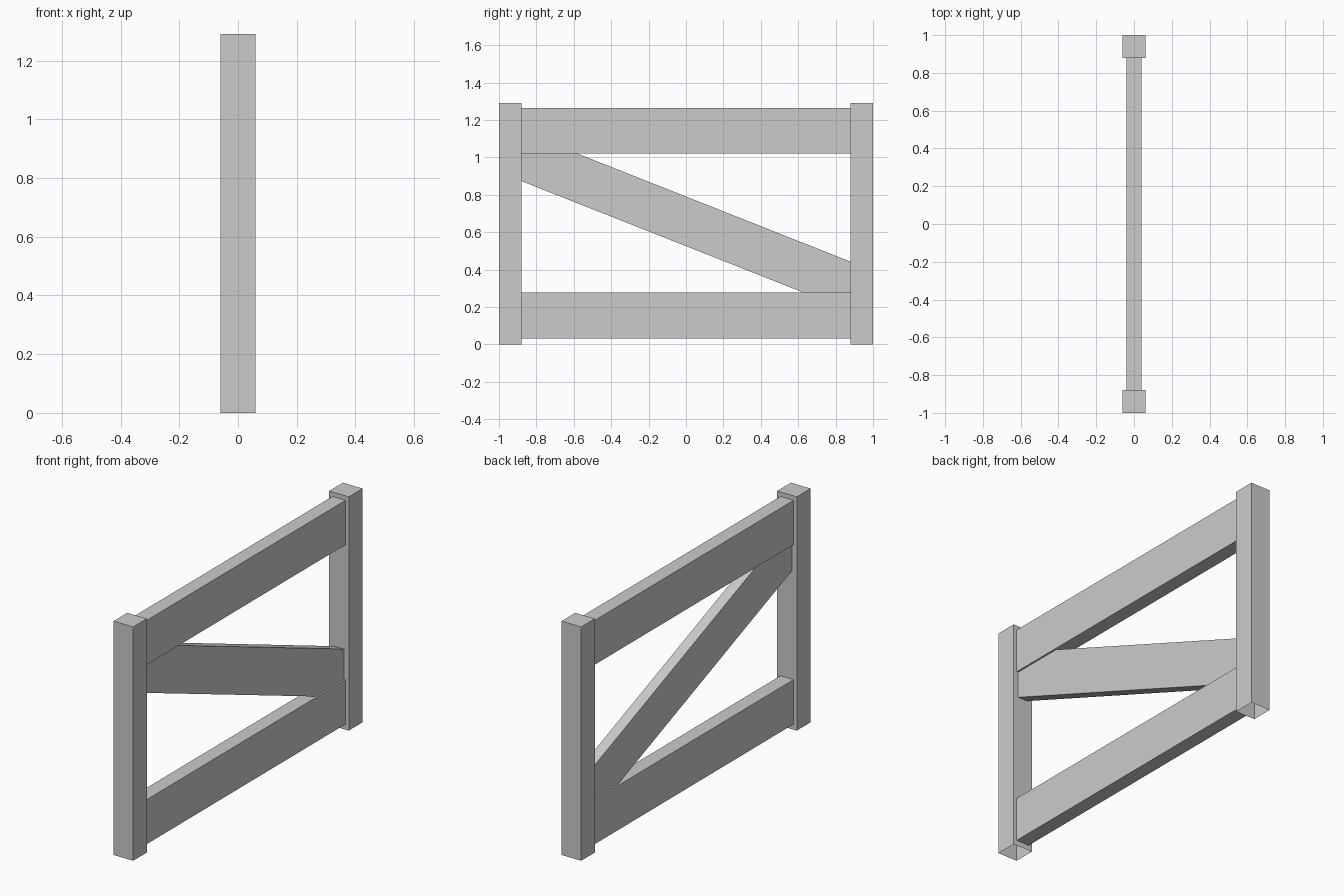
import bpy

if "Cube" in bpy.data.objects:
    bpy.data.objects.remove(bpy.data.objects["Cube"])

POST_IN, TOP = 0.88, 1.29
RAIL_LOW, RAIL_HIGH = (0.03, 0.276), (1.02, 1.265)


def slab(name, outline, half, open_edges=()):
    """Extrude a counter-clockwise (y, z) outline across x, leaving listed edges open."""
    n = len(outline)
    verts = [(x, y, z) for x in (half, -half) for y, z in outline]
    faces = [tuple(range(n)), tuple(reversed(range(n, 2 * n)))]
    for i in range(n):
        if i not in open_edges:
            j = (i + 1) % n
            faces.append((i, i + n, j + n, j))
    mesh = bpy.data.meshes.new(name)
    mesh.from_pydata(verts, [], faces)
    obj = bpy.data.objects.new(name, mesh)
    bpy.context.collection.objects.link(obj)
    return obj


def rect(y0, y1, z0, z1):
    return [(y0, z0), (y1, z0), (y1, z1), (y0, z1)]


# Upright posts, open underneath
slab("front_post", rect(-1, -POST_IN, 0, TOP), 0.06, open_edges=(0,))
slab("back_post", rect(POST_IN, 1, 0, TOP), 0.06, open_edges=(0,))

# Horizontal rails, open where they butt against the posts
for name, (z0, z1) in (("lower_rail", RAIL_LOW), ("upper_rail", RAIL_HIGH)):
    slab(name, rect(-POST_IN, POST_IN, z0, z1), 0.04, open_edges=(1, 3))

# Thinner diagonal brace, trimmed to the posts and rails
z_low, z_high = RAIL_LOW[1], RAIL_HIGH[0]
slab("diagonal_brace",
     [(-POST_IN, 0.873), (0.63, z_low), (POST_IN, z_low),
      (POST_IN, 0.442), (-0.58, z_high), (-POST_IN, z_high)],
     0.03, open_edges=(1, 2, 4, 5))
